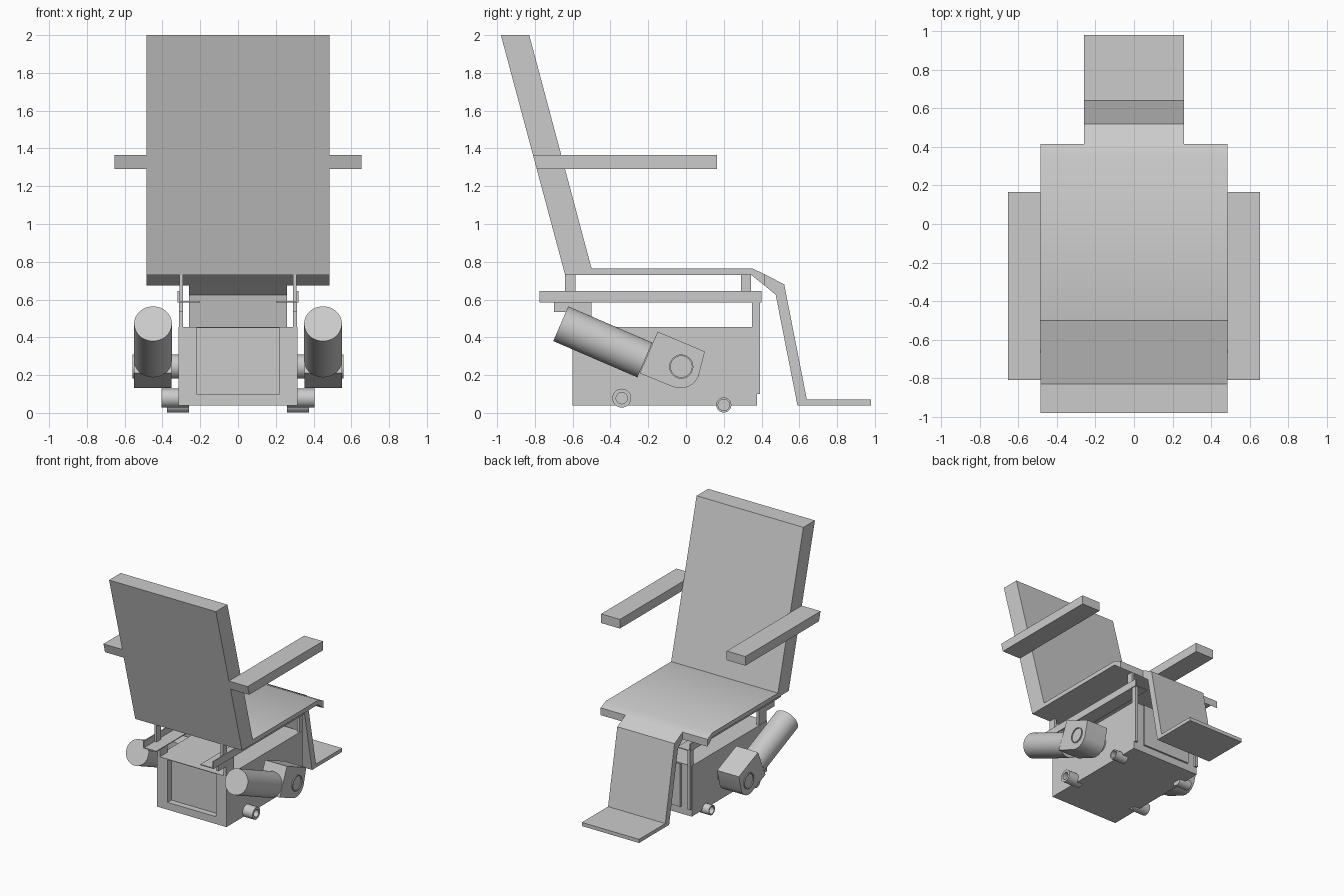
import bpy, bmesh, math
from mathutils import Vector, Matrix

if "Cube" in bpy.data.objects:
    bpy.data.objects.remove(bpy.data.objects["Cube"], do_unlink=True)

grey = bpy.data.materials.new("light_grey")
grey.use_nodes = True
grey.diffuse_color = (0.6, 0.6, 0.6, 1)
grey.node_tree.nodes["Principled BSDF"].inputs["Base Color"].default_value = grey.diffuse_color


def finish(name, bm, mirror=False, smooth=False):
    """Turn a bmesh into an object, optionally mirrored to the other side."""
    bmesh.ops.recalc_face_normals(bm, faces=bm.faces)
    mesh = bpy.data.meshes.new(name)
    bm.to_mesh(mesh)
    bm.free()
    mesh.materials.append(grey)
    ob = bpy.data.objects.new(name, mesh)
    bpy.context.collection.objects.link(ob)
    if smooth:
        bpy.ops.object.select_all(action="DESELECT")
        ob.select_set(True)
        bpy.context.view_layer.objects.active = ob
        bpy.ops.object.shade_smooth_by_angle(angle=math.radians(35))
    if mirror:
        ob.modifiers.new("mirror", "MIRROR").use_axis[0] = True
    return ob


def profile(name, points, x0, x1, mirror=False, smooth=False):
    """Extrude a side outline of (y, z) points from x0 to x1."""
    bm = bmesh.new()
    face = bm.faces.new([bm.verts.new((x0, y, z)) for y, z in points])
    new = bmesh.ops.extrude_face_region(bm, geom=[face])["geom"]
    verts = [g for g in new if isinstance(g, bmesh.types.BMVert)]
    bmesh.ops.translate(bm, verts=verts, vec=(x1 - x0, 0, 0))
    return finish(name, bm, mirror, smooth)


def block(name, x0, x1, y0, y1, z0, z1, mirror=True):
    return profile(name, [(y0, z0), (y1, z0), (y1, z1), (y0, z1)], x0, x1, mirror)


def tube(name, y, z, radius, inner, x0, x1, depth):
    """Sideways round bar with a bore of the given depth in its outer end."""
    bm = bmesh.new()
    turn = Matrix.Translation(((x0 + x1) / 2, y, z)) @ Matrix.Rotation(math.pi / 2, 4, "Y")
    bmesh.ops.create_cone(bm, cap_ends=True, segments=32, radius1=radius, radius2=radius,
                          depth=x1 - x0, matrix=turn)
    end = max(bm.faces, key=lambda f: f.calc_center_median().x)
    bmesh.ops.inset_individual(bm, faces=[end], thickness=radius - inner)
    end = bmesh.ops.extrude_discrete_faces(bm, faces=[end])["faces"][0]
    bmesh.ops.translate(bm, verts=end.verts, vec=(-depth, 0, 0))
    finish(name, bm, True, True)


# Seat, with its front lip curving down into the leg and foot rest
profile("seat", [(-0.64, 0.73), (0.345, 0.73), (0.415, 0.675), (0.415, 0.735),
                 (0.35, 0.765), (-0.5, 0.765)], -0.485, 0.485, smooth=True)
profile("leg_and_foot_rest", [(0.415, 0.735), (0.52, 0.68), (0.64, 0.07), (0.98, 0.07),
                              (0.98, 0.04), (0.59, 0.04), (0.475, 0.625), (0.415, 0.675)],
        -0.26, 0.26)

# Reclined back and arm rests
profile("backrest", [(-0.98, 2), (-0.83, 2), (-0.5, 0.765), (-0.64, 0.73)], -0.485, 0.485)
profile("armrest", [(-0.81, 1.365), (0.165, 1.365), (0.165, 1.29), (-0.79, 1.29)],
        0.485, 0.655, True)

# Angle rails and the posts that carry the seat
block("rail_web", 0.31, 0.32, -0.775, 0.4, 0.585, 0.645)
block("rail_flange", 0.2, 0.31, -0.775, 0.4, 0.585, 0.592)
block("rear_seat_post", 0.29, 0.31, -0.64, -0.585, 0.592, 0.73)
block("front_seat_post", 0.29, 0.31, 0.29, 0.345, 0.592, 0.73)
block("front_base_post", 0.29, 0.313, 0.35, 0.392, 0.1, 0.585)
profile("rear_base_post", [(-0.7, 0.585), (-0.5, 0.585), (-0.5, 0.44), (-0.6, 0.44),
                           (-0.6, 0.535), (-0.7, 0.535)], 0.29, 0.312, True)

# Base box: recessed at one end, raised panel at the other
bm = bmesh.new()
bmesh.ops.create_cube(bm, size=1, matrix=Matrix.Translation((0, -0.1125, 0.2475))
                      @ Matrix.Diagonal((0.63, 0.975, 0.415, 1)))
bm.normal_update()
ends = [f for f in bm.faces if abs(f.normal.y) > 0.9]
for end in ends:
    shift = 0.05 if end.normal.y < 0 else 0.015
    bmesh.ops.inset_individual(bm, faces=[end], thickness=0.05)
    for v in end.verts:
        v.co.x = math.copysign(0.22, v.co.x)
        v.co.z = 0.1 if v.co.z < 0.25 else 0.45
    panel = bmesh.ops.extrude_discrete_faces(bm, faces=[end])["faces"][0]
    bmesh.ops.translate(bm, verts=panel.verts, vec=(0, shift, 0))
finish("base_box", bm)

# Tilted drive motors with gearboxes and hubs
start, end = Vector((0.45, -0.663, 0.472)), Vector((0.45, -0.218, 0.28))
axis = end - start
bm = bmesh.new()
bmesh.ops.create_cone(bm, cap_ends=True, segments=48, radius1=0.1, radius2=0.1,
                      depth=axis.length, matrix=Matrix.Translation((start + end) / 2)
                      @ axis.to_track_quat("Z", "Y").to_matrix().to_4x4())
finish("motor", bm, True, True)

corner = [(-0.03 + 0.105 * math.cos(math.radians(a)), 0.235 + 0.105 * math.sin(math.radians(a)))
          for a in range(-114, -20, 15)]
profile("gearbox", [(0.1, 0.325), (-0.15, 0.43), (-0.245, 0.21)] + corner,
        0.352, 0.55, True, True)
tube("drive_hub", -0.025, 0.245, 0.064, 0.056, 0.3, 0.558, 0.02)

# Axle stubs
tube("rear_axle_stub", -0.34, 0.078, 0.05, 0.03, 0.26, 0.405, 0.08)
tube("front_axle_stub", 0.2, 0.042, 0.04, 0.03, 0.26, 0.375, 0.06)
